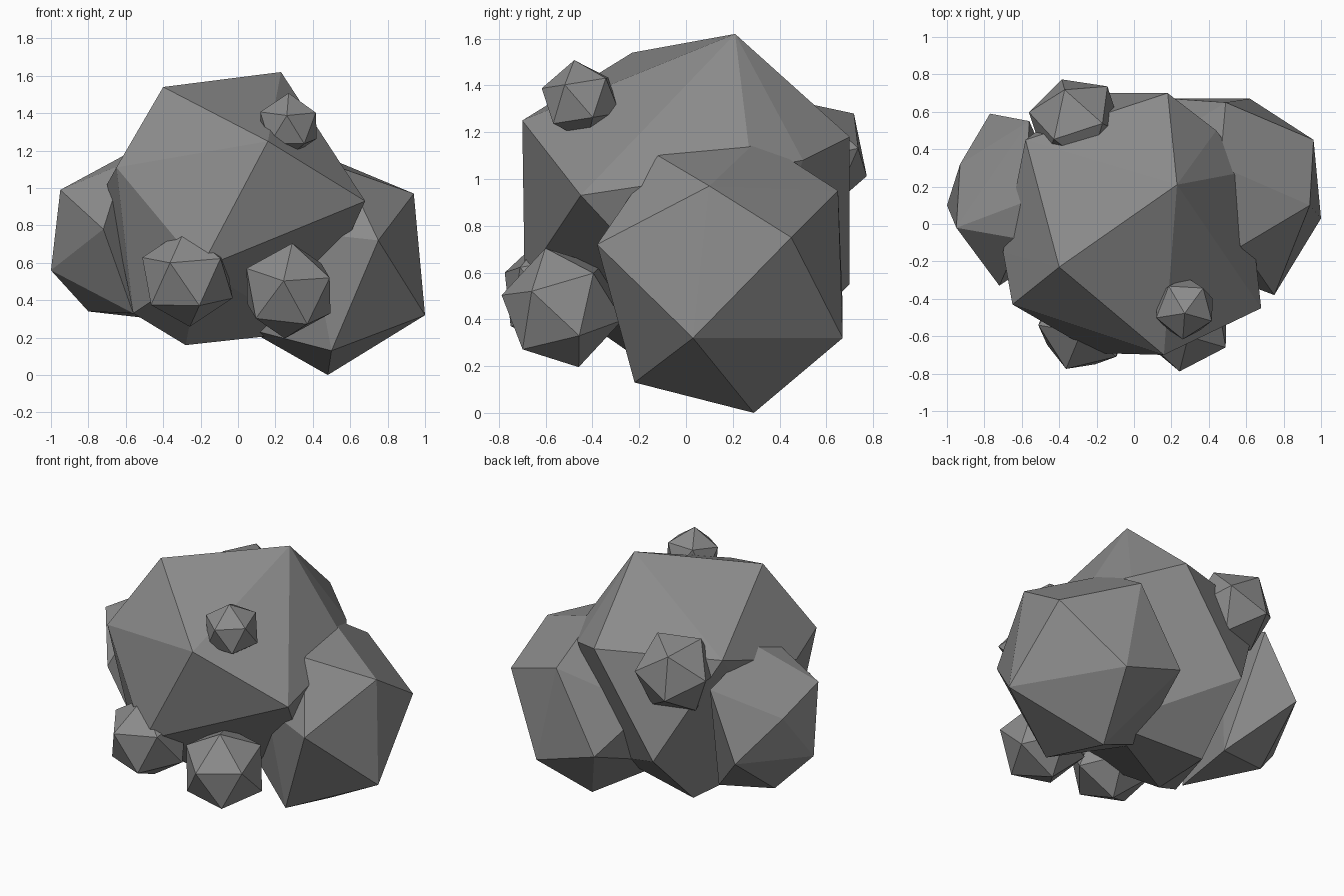
import bpy, bmesh
from mathutils import Vector, Matrix

if "Cube" in bpy.data.objects:
    bpy.data.objects.remove(bpy.data.objects["Cube"])

# Dark stone colour
stone = bpy.data.materials.new("dark_stone")
stone.diffuse_color = (.26, .26, .26, 1)
stone.use_nodes = True
stone.node_tree.nodes["Principled BSDF"].inputs["Base Color"].default_value = stone.diffuse_color


def finish(bm, name):
    mesh = bpy.data.meshes.new(name)
    bm.to_mesh(mesh)
    bm.free()
    mesh.materials.append(stone)
    obj = bpy.data.objects.new(name, mesh)
    bpy.context.collection.objects.link(obj)
    return obj


def boulder(name, corners):
    """Faceted rock: the convex hull of a dozen corner points."""
    bm = bmesh.new()
    for p in corners:
        bm.verts.new(p)
    bmesh.ops.convex_hull(bm, input=bm.verts[:])
    loose = [v for v in bm.verts if not v.link_faces]
    bmesh.ops.delete(bm, geom=loose, context='VERTS')
    bmesh.ops.recalc_face_normals(bm, faces=bm.faces[:])
    return finish(bm, name)


def pebble(name, centre, radius, tip, spin=0.0):
    """Small twenty-sided rock with one corner pointing along tip."""
    bm = bmesh.new()
    turn = Vector(tip).to_track_quat('Z', 'Y').to_matrix().to_4x4()
    bmesh.ops.create_icosphere(
        bm, subdivisions=1, radius=radius,
        matrix=Matrix.Translation(centre) @ turn @ Matrix.Rotation(spin, 4, 'Z'))
    return finish(bm, name)


# Large central rock
boulder("main_rock", [
    (-.40, -.23, 1.54), (.23, .21, 1.62), (.16, -.70, 1.25), (.68, -.45, .93),
    (-.65, -.43, 1.11), (.18, .70, 1.18), (-.58, .45, 1.21), (.60, .28, 1.04),
    (-.25, .70, .55), (-.27, .31, .17), (-.28, -.10, .16), (.36, .20, .23),
    (-.20, -.69, .57), (-.56, -.28, .33), (-.70, -.15, 1.02), (.44, .50, 1.08)])

# Rock on the right
boulder("right_rock", [
    (1.0, .03, .32), (.94, .10, .97), (.96, .45, .75), (.75, -.38, .72),
    (.48, .29, 0), (.49, .65, .95), (.50, -.22, .13), (.62, .67, .32),
    (.20, .67, .45), (.46, .31, 1.17), (.38, -.24, .76), (.57, -.12, 1.10),
    (.04, .10, .25), (.03, .36, .70)])

# Rock on the left
boulder("left_rock", [
    (-.95, -.02, .99), (-1.0, .10, .56), (-.80, .22, .34), (-.77, .59, .63),
    (-.56, .55, 1.05), (-.72, -.33, .78), (-.93, .32, .87), (-.56, -.22, .33),
    (-.45, .30, .30), (-.61, -.08, 1.13), (-.58, .12, 1.19)])

# Small rocks stuck on the surface
pebble("front_left_pebble", (-.27, -.54, .52), .265, (-.35, -.88, .3), 0.3)
pebble("front_right_pebble", (.27, -.53, .45), .265, (-.1, -.97, .2), 0.2)
pebble("top_pebble", (.27, -.45, 1.335), .175, (-.05, -.95, .3), 0.3)
pebble("back_pebble", (-.31, .54, 1.10), .26, (-.3, .93, -.35), 0.3)
